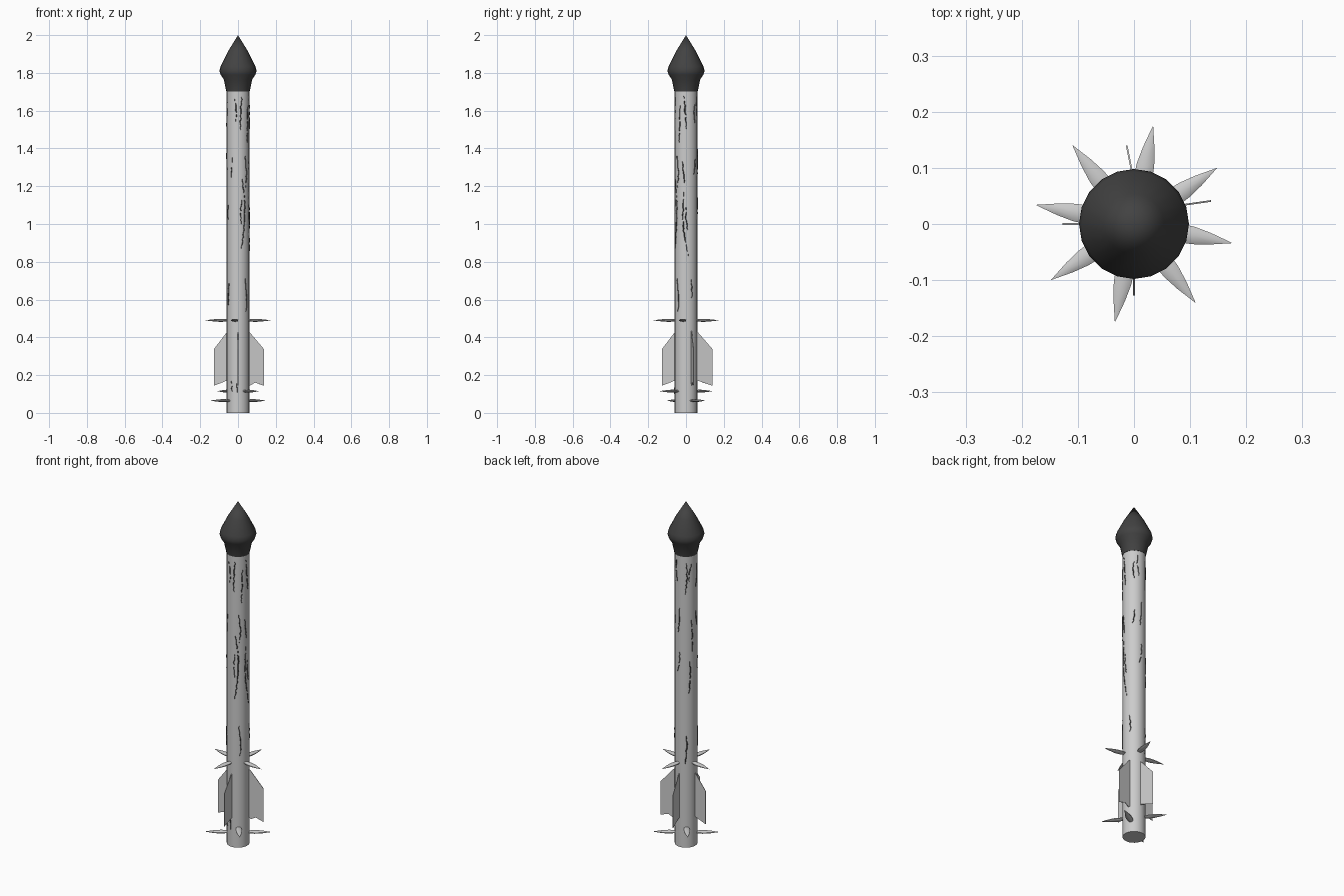
import bpy, bmesh, math, random
from mathutils import Vector, Matrix

if "Cube" in bpy.data.objects:
    bpy.data.objects.remove(bpy.data.objects["Cube"])

random.seed(4)


def material(name, grey):
    mat = bpy.data.materials.new(name)
    mat.diffuse_color = (grey, grey, grey, 1)
    mat.use_nodes = True
    mat.node_tree.nodes["Principled BSDF"].inputs["Base Color"].default_value = mat.diffuse_color
    return mat


def finish(name, bm, mat=None, smooth=None):
    bmesh.ops.recalc_face_normals(bm, faces=bm.faces)
    me = bpy.data.meshes.new(name)
    bm.to_mesh(me)
    bm.free()
    ob = bpy.data.objects.new(name, me)
    bpy.context.collection.objects.link(ob)
    if mat:
        me.materials.append(mat)
    if smooth:
        bpy.ops.object.select_all(action='DESELECT')
        ob.select_set(True)
        bpy.context.view_layer.objects.active = ob
        bpy.ops.object.shade_smooth_by_angle(angle=math.radians(smooth))


def lathe(profile, sides):
    bm = bmesh.new()
    vs = [bm.verts.new((r, 0, z)) for r, z in profile]
    es = [bm.edges.new(p) for p in zip(vs, vs[1:])]
    bmesh.ops.spin(bm, geom=vs + es, axis=(0, 0, 1), cent=(0, 0, 0),
                   angle=2 * math.pi, steps=sides)
    bmesh.ops.remove_doubles(bm, verts=bm.verts, dist=1e-5)
    return bm


# Shaft and pointed head
finish("shaft", lathe([(0, 0), (0.06, 0), (0.06, 1.72), (0, 1.72)], 24), None, 35)
finish("arrow_head", lathe([(0, 1.702), (0.062, 1.702), (0.075, 1.765), (0.092, 1.79),
                            (0.098, 1.81), (0.093, 1.834), (0.054, 1.912), (0, 2)], 20),
       material("dark_iron", 0.055), 40)

# Flattened spikes: a ring of four, then two opposite pairs lower down
for i in range(8):
    az = math.radians(79 + 90 * i if i < 4 else 34 + 94 * (i % 2) + 180 * (i // 6))
    z = 0.49 if i < 4 else (0.065, 0.115)[i % 2]
    bm = lathe([(0, 0.045), (0.011, 0.045), (0.0175, 0.085), (0.0165, 0.108),
                (0.011, 0.138), (0, 0.179)], 10)
    bm.transform(Matrix.Translation((0, 0, z)) @ Matrix.Rotation(az, 4, 'Z')
                 @ Matrix.Diagonal((1, 1, 0.45, 1)) @ Matrix.Rotation(math.pi / 2, 4, 'Y'))
    finish(f"spike_{i + 1}", bm, None, 50)

# Thin fletching fins: inner point and outer point
fins = [((0.045, 0.028), (0.137, 0.041)), ((0.006, 0.045), (-0.013, 0.14)),
        ((-0.045, 0), (-0.127, 0)), ((0, -0.045), (0, -0.127))]
for i, (a, b) in enumerate(fins):
    a, b = Vector((*a, 0)), Vector((*b, 0))
    side = Vector((0, 0, 1)).cross((b - a).normalized()) * 0.0015
    outline = [(0, 0.44), (0.2, 0.425), (1, 0.338), (1, 0.144), (0.5, 0.16),
               (0.2, 0.145 if i == 0 else 0.17), (0, 0.16)]
    bm = bmesh.new()
    f = bm.faces.new([bm.verts.new(a.lerp(b, u) + Vector((0, 0, z)) - side) for u, z in outline])
    out = bmesh.ops.extrude_face_region(bm, geom=[f])["geom"]
    bmesh.ops.translate(bm, verts=[v for v in out if isinstance(v, bmesh.types.BMVert)],
                        vec=side * 2)
    finish(f"fin_{i + 1}", bm)


# Wavy broken wood-grain cracks lying on the shaft surface
def crack(bm, az0, top, length, drift, bend, width):
    n = max(4, int(length / 0.012))
    prev = None
    for k in range(n + 1):
        t = k / n
        az = math.radians(az0 + drift * t + bend * math.sin(t * math.pi)
                          + random.uniform(-3, 3))
        w = width * (0.35 + 0.65 * math.sin(math.pi * t)) * random.uniform(0.6, 1.2) / 0.06
        ring = [bm.verts.new((r * math.cos(az + da), r * math.sin(az + da), top - length * t))
                for da, r in ((-w, 0.0585), (0, 0.0625), (w, 0.0585))]
        if prev and random.random() > 0.1:
            for j in range(3):
                m = (j + 1) % 3
                bm.faces.new((prev[j], prev[m], ring[m], ring[j]))
        prev = ring


bm = bmesh.new()
# the two longest cracks, then scattered short ones, denser near the head
crack(bm, -70, 1.25, 0.38, -2, 18, 0.005)
crack(bm, -8, 1.17, 0.34, 18, -16, 0.005)
for row, top in enumerate((1.69, 1.4, 1.15, 0.72)):
    count = (9, 7, 5, 4)[row]
    for k in range(count):
        crack(bm, 360 * k / count + 40 * row + random.uniform(-12, 12),
              top + random.uniform(-0.07, 0), random.uniform(0.08, 0.2),
              random.uniform(-15, 15), random.uniform(-8, 8), random.uniform(0.003, 0.005))
for az in (-125, -98):
    crack(bm, az, 0.17, 0.07, 4, 0, 0.003)
bmesh.ops.delete(bm, geom=[v for v in bm.verts if not v.link_faces], context='VERTS')
finish("grain_cracks", bm, material("dark_grain", 0.07))
